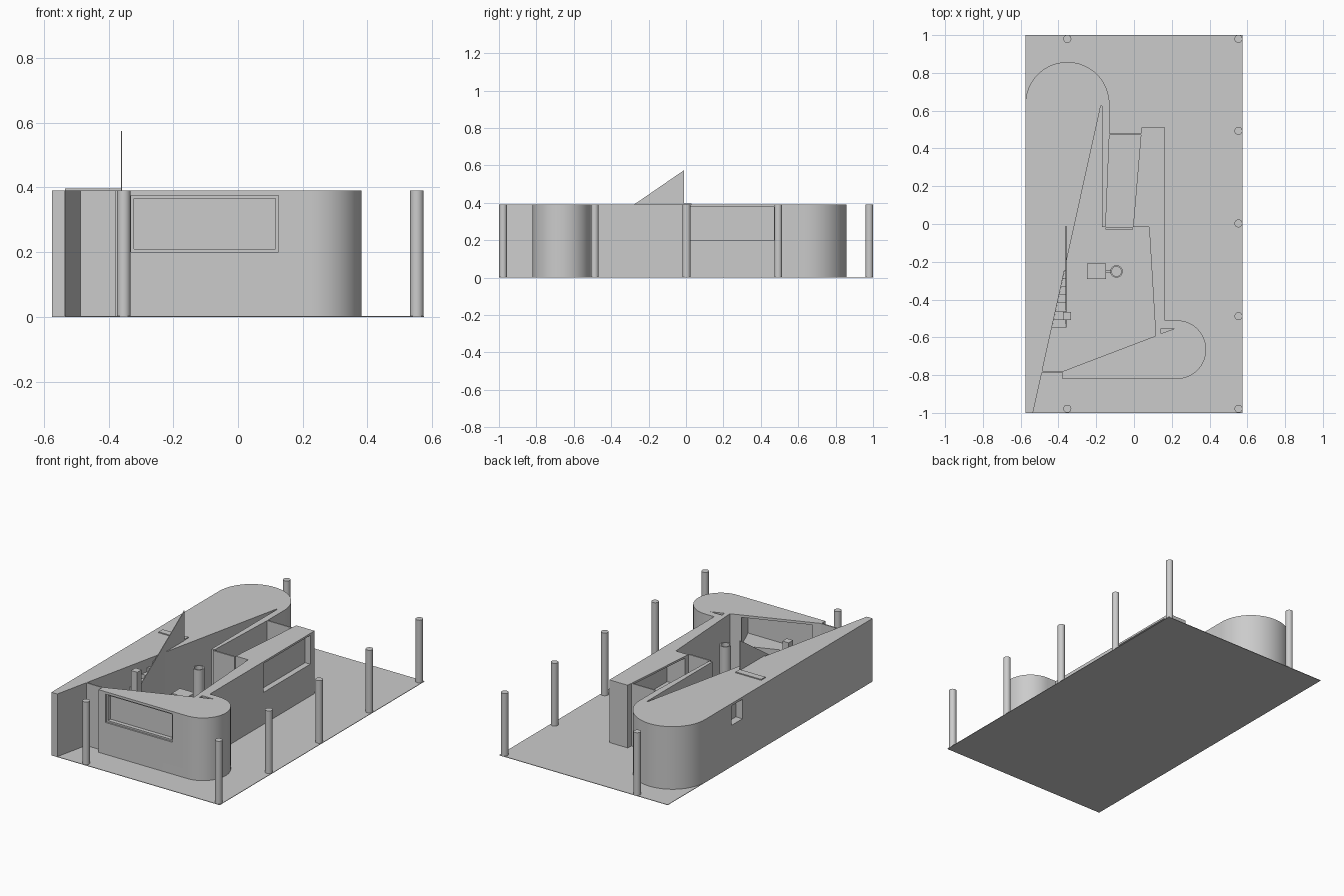
import bpy, bmesh, math

cube = bpy.data.objects.get("Cube")
if cube:
    bpy.data.objects.remove(cube, do_unlink=True)

mat = bpy.data.materials.new("plain grey")
mat.use_nodes = True
GREY = (0.6, 0.6, 0.6, 1)
mat.diffuse_color = GREY
mat.node_tree.nodes["Principled BSDF"].inputs["Base Color"].default_value = GREY

H = 0.39          # wall height
BASE = 0.003      # ground slab thickness


def prism(name, outline, z0=0.0, z1=H):
    """Extrude a plan outline from z0 to z1."""
    bm = bmesh.new()
    face = bm.faces.new([bm.verts.new((x, y, z0)) for x, y in outline])
    ext = bmesh.ops.extrude_face_region(bm, geom=[face])
    bmesh.ops.translate(bm, vec=(0, 0, z1 - z0),
                        verts=[v for v in ext["geom"] if isinstance(v, bmesh.types.BMVert)])
    bmesh.ops.recalc_face_normals(bm, faces=bm.faces)
    mesh = bpy.data.meshes.new(name)
    bm.to_mesh(mesh)
    bm.free()
    mesh.materials.append(mat)
    obj = bpy.data.objects.new(name, mesh)
    bpy.context.collection.objects.link(obj)
    return obj


def rect(x0, x1, y0, y1):
    return [(x0, y0), (x1, y0), (x1, y1), (x0, y1)]


def arc(cx, cy, r, a0, a1, n=32):
    steps = [math.radians(a0 + (a1 - a0) * i / n) for i in range(n + 1)]
    return [(cx + r * math.cos(a), cy + r * math.sin(a)) for a in steps]


def activate(obj):
    bpy.ops.object.select_all(action="DESELECT")
    obj.select_set(True)
    bpy.context.view_layer.objects.active = obj


def cut(obj, outline, z0, z1):
    """Subtract a prism and remove the cutter."""
    cutter = prism("cutter", outline, z0, z1)
    cutter.hide_render = True
    mod = obj.modifiers.new("cut", "BOOLEAN")
    mod.operation, mod.solver, mod.object = "DIFFERENCE", "EXACT", cutter
    activate(obj)
    bpy.ops.object.modifier_apply(modifier=mod.name)
    bpy.data.objects.remove(cutter, do_unlink=True)


def smooth(obj):
    activate(obj)
    bpy.ops.object.shade_smooth_by_angle(angle=math.radians(30))


def diagonal(y):
    """x of the slanted inner wall face."""
    return -0.535 + (y + 1) * 0.2215


# Ground slab
prism("ground_slab", rect(-0.575, 0.575, -1, 1), 0, BASE)

# Long wedge building with a rounded back end and a thin inner wall
wedge = prism("wedge_building",
              [(-0.575, -1), (-0.535, -1), (-0.176, 0.625), (-0.17, 0.625),
               (-0.17, -0.015), (-0.15, -0.015), (-0.13, 0.475)]
              + arc(-0.3525, 0.635, 0.2225, 0, 180))
cut(wedge, rect(-0.65, -0.53, 0.27, 0.375), 0.255, 0.375)
smooth(wedge)

# Angled building with a rounded front corner
angled = prism("angled_building",
               [(0.04, 0.512), (0.165, 0.512), (0.165, -0.51)]
               + arc(0.227, -0.665, 0.155, 90, -90)
               + [(-0.378, -0.82), (-0.378, -0.78), (0.115, -0.592),
                  (0.08, -0.015), (-0.005, -0.015)])
# Front window, side window and triangular skylight
cut(angled, [(-0.33, -0.9), (0.125, -0.9), (0.125, -0.79), (0.03, -0.56), (-0.33, -0.56)],
    0.2, 0.375)
cut(angled, rect(-0.1, 0.3, 0.012, 0.47), 0.2, 0.378)
cut(angled, [(0.142, -0.58), (0.22, -0.552), (0.142, -0.552)], 0.1, 0.5)
smooth(angled)

# Window panes
prism("front_window_pane", rect(-0.33, 0.125, -0.785, -0.775), 0.2, 0.375)
prism("side_window_pane", rect(0.12, 0.13, 0.012, 0.47), 0.2, 0.378)

# Front window frame
for name, x0, x1, z0, z1 in (("bottom", -0.33, 0.125, 0.2, 0.21),
                             ("top", -0.33, 0.125, 0.366, 0.375),
                             ("side_a", -0.33, -0.321, 0.21, 0.366),
                             ("side_b", 0.116, 0.125, 0.21, 0.366)):
    prism("front_window_frame_" + name, rect(x0, x1, -0.81, -0.785), z0, z1)

# Thin infill walls closing the entrance and the inner court
prism("entrance_panel", rect(diagonal(-0.78), -0.378, -0.786, -0.778))
prism("court_front_panel", rect(-0.15, -0.004, -0.028, -0.018))
prism("court_back_panel", rect(-0.132, 0.038, 0.471, 0.479))

# Stairs against the slanted wall
STEPS, TREAD = 8, 0.043
for i in range(STEPS):
    y0 = -0.548 + i * TREAD
    y1 = y0 + TREAD
    top = H - 0.001 - 0.0257 * (STEPS - 1 - i)
    prism(f"stair_step_{i + 1}",
          [(diagonal(y0), y0), (-0.362, y0), (-0.362, y1), (min(diagonal(y1), -0.363), y1)], 0, top)

# Upright triangular fin beside the stairs, drawn in profile then turned up
fin = prism("stair_fin", [(-0.01, 0.575), (-0.548, 0.205), (-0.548, 0), (-0.01, 0)], 0, 0.004)
for v in fin.data.vertices:
    y, z, x = v.co
    v.co = (x - 0.362, y, z)

# Low roof kerb
prism("roof_kerb", rect(-0.535, -0.36, -0.01, 0.03), H - 0.01, H + 0.006)

# Round perimeter columns and one square post
spots = [(0.553, y) for y in (-0.978, -0.488, 0.003, 0.493, 0.98)]
spots += [(-0.353, -0.978), (-0.353, 0.98)]
for i, (x, y) in enumerate(spots):
    smooth(prism(f"column_{i + 1}", arc(x, y, 0.021, 0, 348.75, 31)))
prism("square_post", rect(-0.376, -0.333, -0.508, -0.465))

# Hollow flue with its firebox
flue = prism("flue", arc(-0.093, -0.251, 0.033, 0, 348.75, 31), 0, H - 0.004)
cut(flue, arc(-0.093, -0.251, 0.025, 0, 348.75, 31), 0.05, 0.5)
smooth(flue)
prism("firebox", rect(-0.25, -0.148, -0.29, -0.21), 0, 0.2)
prism("flue_link", rect(-0.148, -0.122, -0.26, -0.243), 0.1, 0.17)
